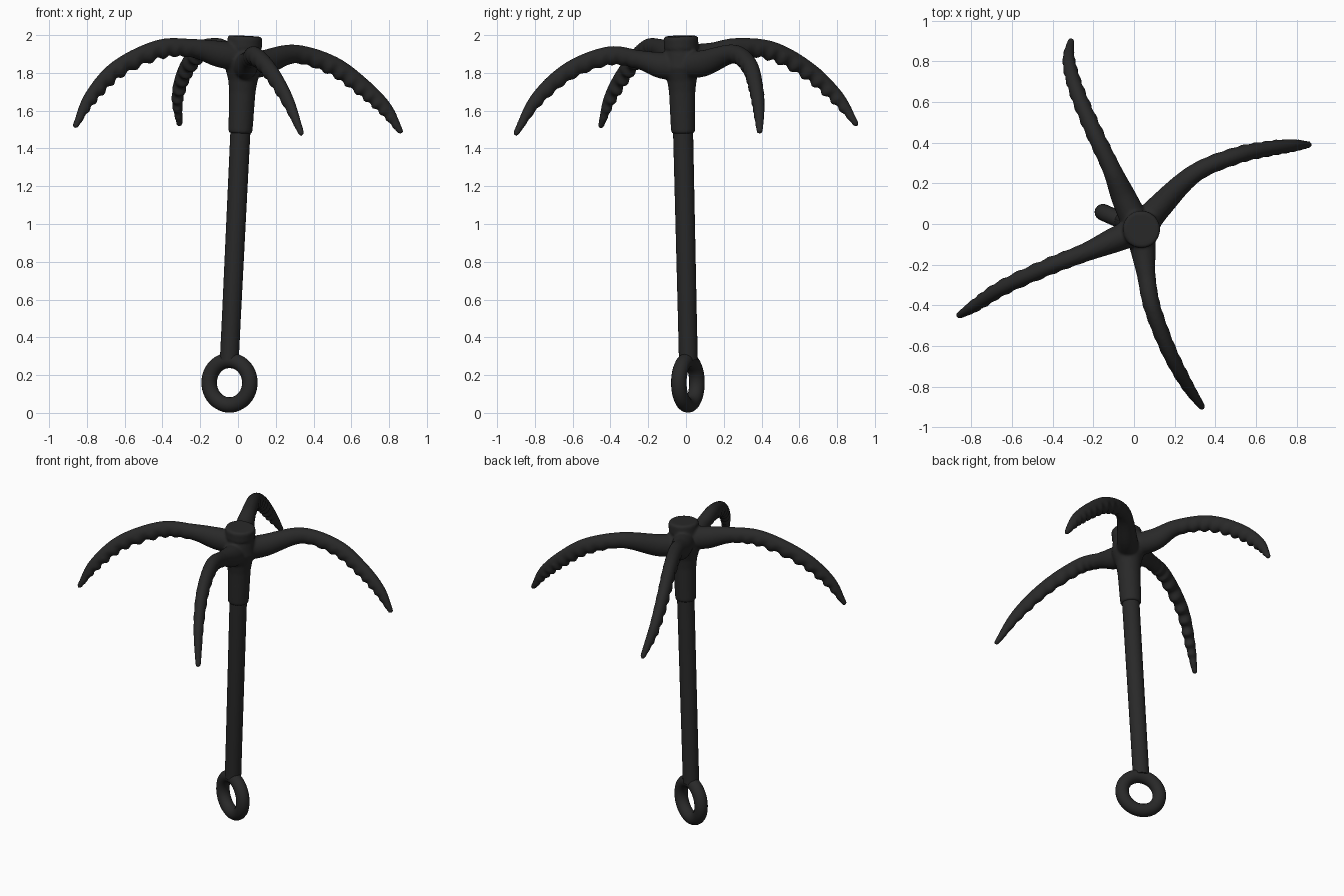
import bpy, bmesh, math
from mathutils import Vector

cube = bpy.data.objects.get("Cube")
if cube:
    bpy.data.objects.remove(cube)

iron = bpy.data.materials.new("dark iron")
iron.use_nodes = True
colour = (0.022, 0.022, 0.022, 1)
iron.diffuse_color = colour
iron.node_tree.nodes["Principled BSDF"].inputs["Base Color"].default_value = colour

# the whole hook leans slightly along this axis
FOOT = Vector((-0.045, 0.012, 0.3))
CROWN = Vector((0.037, -0.027, 1.99))
LEAN = (CROWN - FOOT).normalized()


def on_axis(z):
    return FOOT.lerp(CROWN, (z - FOOT.z) / (CROWN.z - FOOT.z))


def loft(name, rings):
    """Closed tube skinned over a list of equally long point rings."""
    bm = bmesh.new()
    loops = [[bm.verts.new(p) for p in ring] for ring in rings]
    count = len(loops[0])
    for a, b in zip(loops, loops[1:]):
        for i in range(count):
            j = (i + 1) % count
            bm.faces.new((a[i], a[j], b[j], b[i]))
    bm.faces.new(loops[0][::-1])
    bm.faces.new(loops[-1])
    bmesh.ops.recalc_face_normals(bm, faces=bm.faces)
    mesh = bpy.data.meshes.new(name)
    bm.to_mesh(mesh)
    bm.free()
    mesh.materials.append(iron)
    obj = bpy.data.objects.new(name, mesh)
    bpy.context.collection.objects.link(obj)
    return obj


def select(objects):
    bpy.ops.object.select_all(action='DESELECT')
    for obj in objects:
        obj.select_set(True)
    bpy.context.view_layer.objects.active = objects[0]


def smooth(obj):
    select([obj])
    bpy.ops.object.shade_smooth_by_angle(angle=math.radians(40))


def turned(name, profile, sides=24):
    """Round part along the leaning axis from (height, radius) pairs."""
    side = LEAN.cross(Vector((0, 1, 0))).normalized()
    depth = LEAN.cross(side)
    rings = []
    for z, r in profile:
        turns = [math.tau * i / sides for i in range(sides)]
        rings.append([on_axis(z) + r * (side * math.cos(t) + depth * math.sin(t))
                      for t in turns])
    return loft(name, rings)


def sample(keys, u):
    """Catmull-Rom interpolation through numbers or vectors, u from 0 to 1."""
    last = len(keys) - 1
    i = min(int(u * last), last - 1)
    t = u * last - i
    b, c = keys[i], keys[i + 1]
    a = keys[i - 1] if i else b * 2 - c
    d = keys[i + 2] if i + 2 <= last else c * 2 - b
    return (b * 2 + (c - a) * t + (a * 2 - b * 5 + c * 4 - d) * t ** 2
            + (b * 3 - a - c * 3 + d) * t ** 3) * 0.5


HALF_WIDTH = [0.07, 0.062, 0.046, 0.042, 0.038, 0.031, 0.017]
HALF_HEIGHT = [0.07, 0.07, 0.05, 0.05, 0.047, 0.038, 0.016]


def arm(name, points, ridge, steps=100, sides=20):
    """Curved claw with lumpy ridges along its underside."""
    path = [Vector(p) for p in points]
    rings = []
    for k in range(steps + 1):
        u = k / steps
        centre = sample(path, u)
        along = sample(path, min(u + 0.01, 1)) - sample(path, max(u - 0.01, 0))
        side = along.cross(Vector((0, 0, 1))).normalized()
        up = side.cross(along).normalized()
        w, h = sample(HALF_WIDTH, u), sample(HALF_HEIGHT, u)
        fade = ridge * min(1, max(0, (u - 0.3) * 5)) * min(1, (1 - u) * 5)
        bump = fade * math.sin(u * math.tau * 17)
        ring = []
        for i in range(sides):
            t = math.tau * i / sides
            c, s = math.cos(t), math.sin(t)
            under = bump if s < 0.1 else 0
            ring.append(centre + side * c * (w + under * 0.4) + up * s * (h + under))
        rings.append(ring)
    # rounded tip
    tip = rings[-1]
    middle = sum(tip, Vector()) / sides
    forward = along.normalized()
    for scale, push in ((0.8, 0.008), (0.4, 0.013)):
        rings.append([middle + (p - middle) * scale + forward * push for p in tip])
    return loft(name, rings)


# claw head: four arms, hub, sleeve and cap fused into one casting
arms = [
    arm("left_arm", [(0.03, -0.03, 1.84), (0.13, 0.09, 1.85), (0.3, 0.25, 1.9),
                     (0.5, 0.335, 1.84), (0.66, 0.37, 1.725),
                     (0.78, 0.385, 1.61), (0.86, 0.39, 1.49)], 0.009),
    arm("back_arm", [(0.02, -0.02, 1.88), (-0.05, 0.13, 1.89), (-0.11, 0.27, 1.935),
                     (-0.2, 0.46, 1.915), (-0.28, 0.65, 1.81),
                     (-0.32, 0.8, 1.67), (-0.31, 0.9, 1.53)], 0.011),
    arm("right_arm", [(0.02, -0.03, 1.88), (-0.1, -0.08, 1.9), (-0.24, -0.14, 1.93),
                      (-0.42, -0.21, 1.925), (-0.64, -0.31, 1.82),
                      (-0.78, -0.4, 1.67), (-0.86, -0.45, 1.52)], 0.011),
    arm("front_arm", [(0.03, -0.03, 1.83), (0.045, -0.13, 1.84), (0.06, -0.25, 1.87),
                      (0.09, -0.41, 1.89), (0.17, -0.62, 1.81),
                      (0.26, -0.79, 1.66), (0.335, -0.9, 1.48)], 0.006),
]
hub = turned("hub", [(1.48, 0.058), (1.49, 0.064), (1.7, 0.07), (1.76, 0.078),
                     (1.83, 0.1), (1.9, 0.09), (1.925, 0.085), (1.93, 0.092),
                     (1.985, 0.092), (1.995, 0.084)])
select([hub] + arms)
bpy.ops.object.join()
hub.name = "claw_head"
remesh = hub.modifiers.new("fuse", 'REMESH')
remesh.mode = 'VOXEL'
remesh.voxel_size = 0.009
remesh.use_smooth_shade = True
blend = hub.modifiers.new("soften", 'SMOOTH')
blend.factor = 0.5
blend.iterations = 3

# shaft
smooth(turned("shaft", [(0.28, 0.05), (0.5, 0.05), (1.5, 0.053)]))

# rope ring
bpy.ops.mesh.primitive_torus_add(major_radius=0.118, minor_radius=0.041,
                                 major_segments=48, minor_segments=16,
                                 location=(-0.045, 0.01, 0.16),
                                 rotation=(math.pi / 2, 0, math.radians(-24)))
ring = bpy.context.object
ring.name = "rope_ring"
ring.data.materials.append(iron)
smooth(ring)
